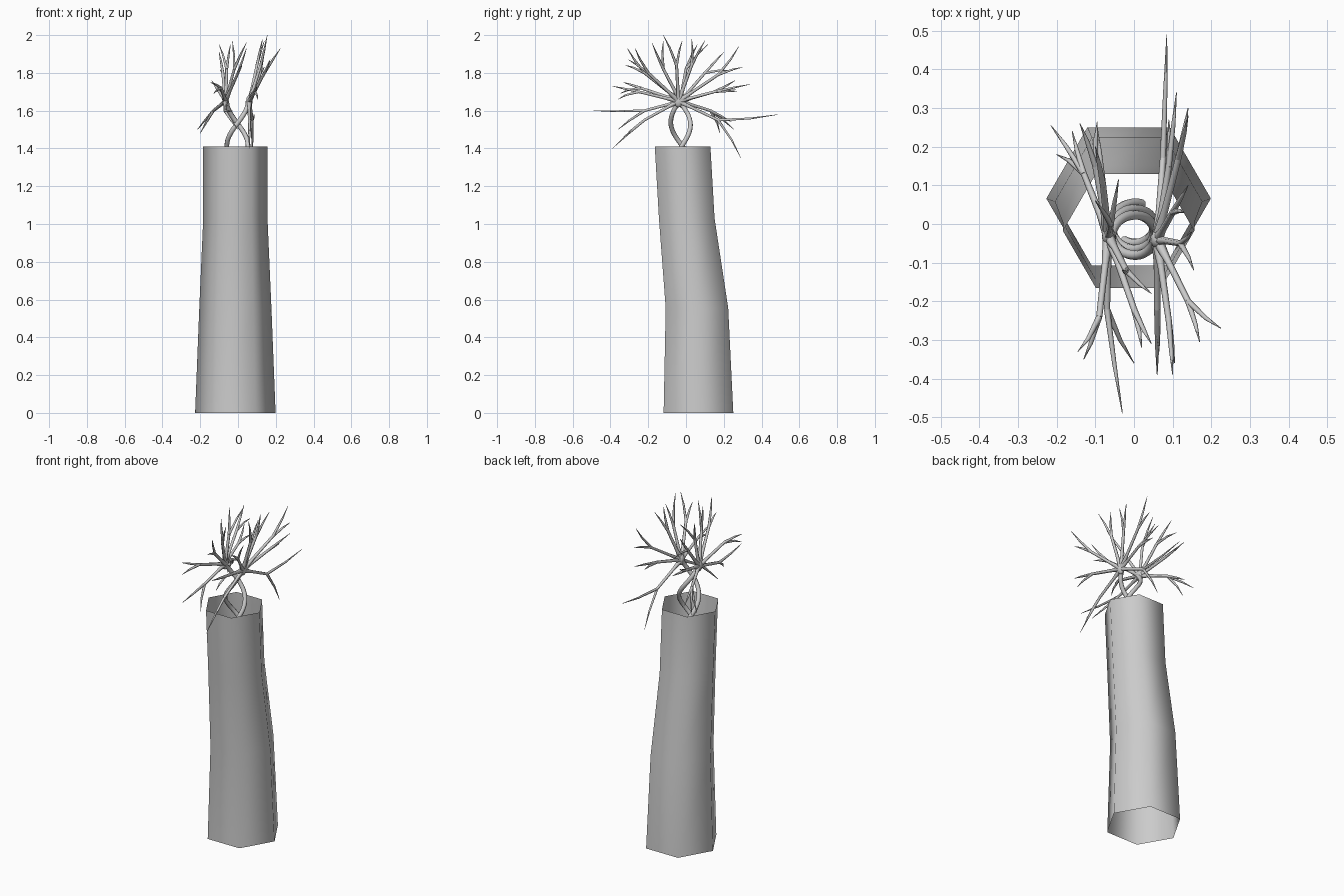
import bpy, bmesh, math
from mathutils import Vector

if "Cube" in bpy.data.objects:
    bpy.data.objects.remove(bpy.data.objects["Cube"])


def tubes(name, paths, sides):
    """Join tapered tubes; each path is a list of (point, radius)."""
    curve = bpy.data.curves.new(name, 'CURVE')
    curve.dimensions = '3D'
    curve.bevel_depth = 1.0
    curve.bevel_resolution = sides
    curve.use_fill_caps = True
    for path in paths:
        spline = curve.splines.new('POLY')
        spline.points.add(len(path) - 1)
        for p, (co, r) in zip(spline.points, path):
            p.co = (*co, 1)
            p.radius = r
        spline.use_smooth = True
    obj = bpy.data.objects.new(name, curve)
    bpy.context.collection.objects.link(obj)
    return obj


# Open six-sided trunk, gently bent: z, centre y, x radius, y radius scale
bm = bmesh.new()
rings = []
for z, cy, r in [(0, 0.066, 0.213), (0.555, 0.058, 0.191),
                 (1.03, 0.004, 0.170), (1.41, -0.018, 0.170)]:
    rings.append([bm.verts.new((-0.014 + r * math.cos(k * math.pi / 3),
                                cy + r * math.sin(k * math.pi / 3), z))
                  for k in range(6)])
for lo, hi in zip(rings, rings[1:]):
    for k in range(6):
        f = bm.faces.new((lo[k], lo[(k + 1) % 6], hi[(k + 1) % 6], hi[k]))
        f.smooth = True
mesh = bpy.data.meshes.new("trunk")
bm.to_mesh(mesh)
bm.free()
bpy.context.collection.objects.link(bpy.data.objects.new("trunk", mesh))

# Two intertwined stems rising out of the trunk
TOP = 1.65
stems = []
for phase in (0, math.pi):
    path = []
    for i in range(41):
        z = 1.03 + (TOP - 1.03) * i / 40
        a = phase + math.pi * (z - TOP) / 0.235
        cy = 0.004 - 0.040 * (z - 1.03) / (TOP - 1.03)
        path.append(((-0.003 + 0.056 * math.cos(a), cy + 0.052 * math.sin(a), z), 0.0125))
    stems.append(path)
tubes("twisted_stems", stems, 2)

# Crowns: each branch is (fork point, twig tips)
right_crown = [
    ((.075, .17, 1.55), [(.085, .49, 1.58), (.075, .29, 1.35)]),
    ((.09, .15, 1.70), [(.11, .34, 1.74), (.09, .27, 1.70)]),
    ((.115, .17, 1.79), [(.14, .30, 1.83), (.14, .28, 1.94)]),
    ((.10, .03, 1.84), [(.14, .10, 1.97), (.13, .03, 1.98)]),
    ((.12, -.05, 1.84), [(.155, -.12, 2.0), (.15, -.02, 1.97)]),
    ((.14, -.20, 1.80), [(.225, -.27, 1.93), (.17, -.305, 1.87)]),
    ((.09, -.25, 1.70), [(.10, -.39, 1.73), (.105, -.36, 1.66)]),
    ((.06, -.22, 1.55), [(.06, -.39, 1.40), (.065, -.33, 1.46)]),
]
left_crown = [
    ((-.13, .13, 1.60), [(-.215, .255, 1.50), (-.20, .18, 1.48), (-.16, .24, 1.54)]),
    ((-.10, .15, 1.70), [(-.14, .26, 1.76), (-.095, .265, 1.71)]),
    ((-.08, .10, 1.80), [(-.10, .20, 1.91), (-.095, .25, 1.81)]),
    ((-.06, .00, 1.82), [(-.04, .115, 1.95), (-.10, .06, 1.95)]),
    ((-.02, -.12, 1.82), [(.045, -.18, 1.96), (-.03, -.12, 1.97)]),
    ((0, -.22, 1.80), [(.045, -.31, 1.93), (.02, -.32, 1.84)]),
    ((-.09, -.24, 1.72), [(-.145, -.33, 1.75), (-.13, -.35, 1.69)]),
    ((-.07, -.22, 1.60), [(-.03, -.49, 1.60), (0, -.36, 1.50)]),
]
for side, node, crown in [("right", (.06, -.04, TOP), right_crown),
                          ("left", (-.066, -.03, TOP), left_crown)]:
    node = Vector(node)
    paths = []
    for fork, tips in crown:
        fork = Vector(fork)
        paths.append([(node, .015), (node.lerp(fork, .35), .009), (fork, .008)])
        for tip in tips:
            tip = Vector(tip)
            # bow each twig slightly along the parent branch
            mid = fork.lerp(tip, .5) + (fork - node) * .06
            paths.append([(fork, .008), (mid, .0055), (tip, .001)])
    tubes(side + "_branches", paths, 1)

    # Swollen knot where the branches meet
    bpy.ops.mesh.primitive_ico_sphere_add(subdivisions=2, radius=.022, location=node)
    knot = bpy.context.object
    knot.name = side + "_knot"
    knot.scale = (.8, 1.1, 1.5)
    bpy.ops.object.shade_smooth()
